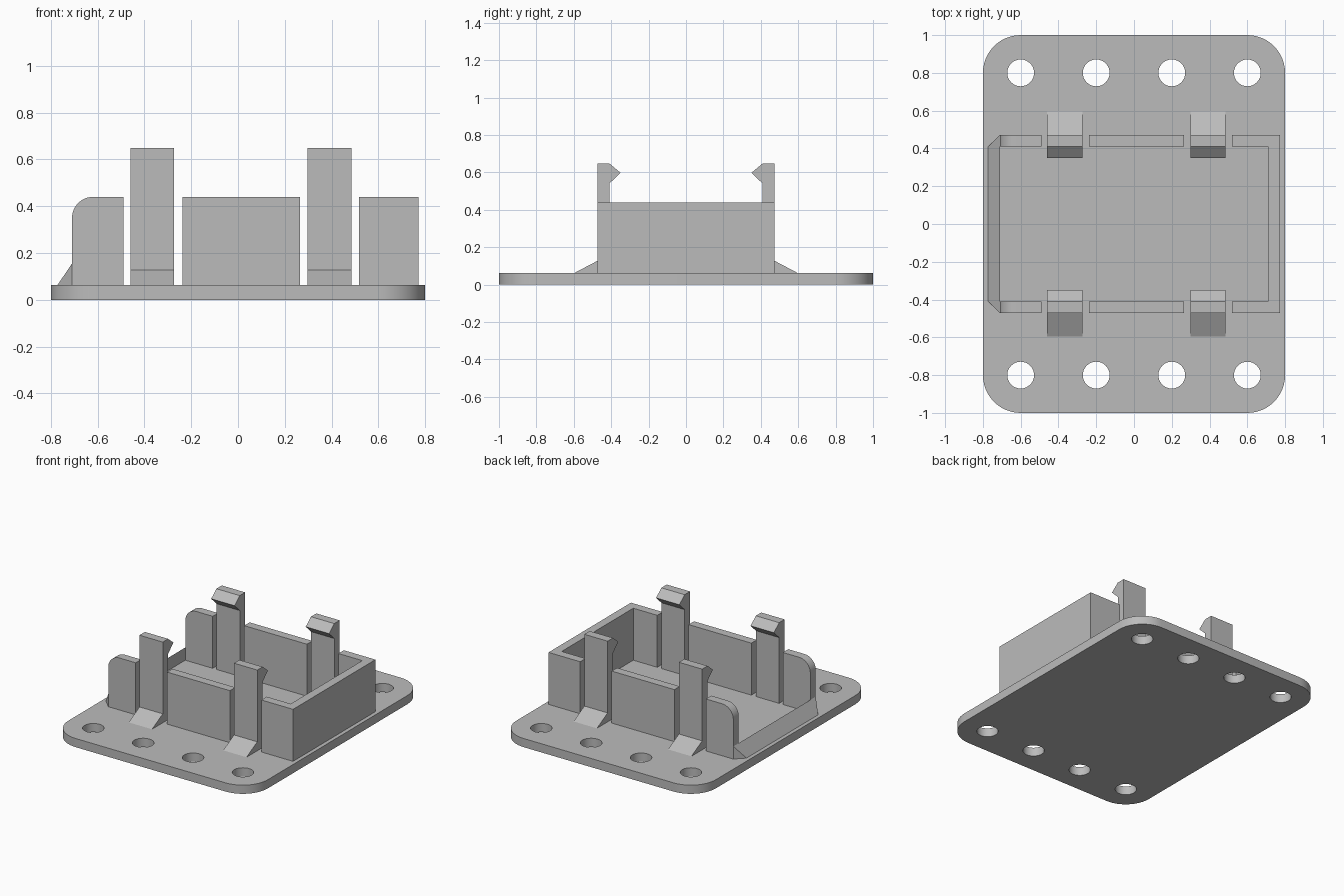
import bpy, bmesh
from math import sin, cos, pi, radians
from mathutils import Vector

cube = bpy.data.objects.get("Cube")
if cube:
    bpy.data.objects.remove(cube, do_unlink=True)

grey = bpy.data.materials.new("plain grey")
grey.use_nodes = True
COLOUR = (0.5, 0.5, 0.5, 1)
grey.diffuse_color = COLOUR
grey.node_tree.nodes["Principled BSDF"].inputs["Base Color"].default_value = COLOUR

BASE = 0.063           # plate thickness
WALL_TOP = 0.44
INNER, OUTER = 0.41, 0.472   # wall faces in y


def arc(cx, cy, r, start, end, steps):
    """Points along an arc, angles in degrees."""
    angles = [radians(start + (end - start) * i / steps) for i in range(steps + 1)]
    return [(cx + r * cos(a), cy + r * sin(a)) for a in angles]


def extrude_loops(name, loops, direction):
    """Fill closed 3D loops (outline plus holes) and extrude them."""
    bm = bmesh.new()
    edges = []
    for loop in loops:
        verts = [bm.verts.new(p) for p in loop]
        edges += [bm.edges.new((v, verts[i - 1])) for i, v in enumerate(verts)]
    if len(loops) == 1:
        bm.faces.new(verts)
    else:
        bmesh.ops.triangle_fill(bm, edges=edges, use_beauty=True)
    new = bmesh.ops.extrude_face_region(bm, geom=bm.faces[:], use_keep_orig=True)["geom"]
    bmesh.ops.translate(bm, vec=Vector(direction),
                        verts=[g for g in new if isinstance(g, bmesh.types.BMVert)])
    bmesh.ops.recalc_face_normals(bm, faces=bm.faces[:])
    mesh = bpy.data.meshes.new(name)
    bm.to_mesh(mesh)
    bm.free()
    mesh.materials.append(grey)
    obj = bpy.data.objects.new(name, mesh)
    bpy.context.collection.objects.link(obj)
    bpy.ops.object.select_all(action='DESELECT')
    obj.select_set(True)
    bpy.context.view_layer.objects.active = obj
    bpy.ops.object.shade_smooth_by_angle(angle=radians(30))
    return obj


# Base plate with rounded corners and two rows of screw holes
outline = []
for sx, sy, start in ((1, 1, 0), (-1, 1, 90), (-1, -1, 180), (1, -1, 270)):
    outline += arc(sx * 0.6, sy * 0.8, 0.2, start, start + 90, 12)
holes = [arc(x, y, 0.071, 0, 360, 32)[:-1]
         for x in (-0.6, -0.2, 0.2, 0.6) for y in (-0.8, 0.8)]
extrude_loops("base_plate", [[(x, y, 0) for x, y in l] for l in [outline] + holes],
              (0, 0, BASE))


def box_profile(x0, x1):
    return [(x0, BASE), (x1, BASE), (x1, WALL_TOP), (x0, WALL_TOP)]


# Side walls and snap clips, repeated on the front and back
rounded = [(-0.71, BASE), (-0.49, BASE), (-0.49, WALL_TOP)] \
    + arc(-0.62, WALL_TOP - 0.09, 0.09, 90, 180, 10)
walls = {"rounded_wall": rounded, "middle_wall": box_profile(-0.237, 0.266)}
clip = [(0.595, BASE), (OUTER, 0.128), (OUTER, 0.648), (INNER, 0.648),
        (0.35, 0.598), (INNER, 0.54), (INNER, BASE)]

for side, s in (("front", -1), ("back", 1)):
    for name, profile in walls.items():
        extrude_loops(f"{side}_{name}", [[(x, s * INNER, z) for x, z in profile]],
                      (0, s * (OUTER - INNER), 0))
    for label, x0 in (("right", -0.46), ("left", 0.298)):
        extrude_loops(f"{side}_{label}_snap_clip", [[(x0, s * y, z) for y, z in clip]],
                      (0.187, 0, 0))

# U-shaped end wall with its two return walls
u_shape = [(0.518, -OUTER), (0.772, -OUTER), (0.772, OUTER), (0.518, OUTER),
           (0.518, INNER), (0.71, INNER), (0.71, -INNER), (0.518, -INNER)]
extrude_loops("end_wall", [[(x, y, BASE) for x, y in u_shape]],
              (0, 0, WALL_TOP - BASE))

# Low sloped lip across the open end, with angled ends
lip = extrude_loops("entry_lip", [[(-0.71, -OUTER, BASE), (-0.71, OUTER, BASE),
                                   (-0.772, INNER, BASE), (-0.772, -INNER, BASE)]],
                    (0, 0, 0.092))
bm = bmesh.new()
bm.from_mesh(lip.data)
for v in bm.verts:
    if v.co.x < -0.75:
        v.co.z = BASE
bmesh.ops.remove_doubles(bm, verts=bm.verts[:], dist=0.001)
bmesh.ops.recalc_face_normals(bm, faces=bm.faces[:])
bm.to_mesh(lip.data)
bm.free()
